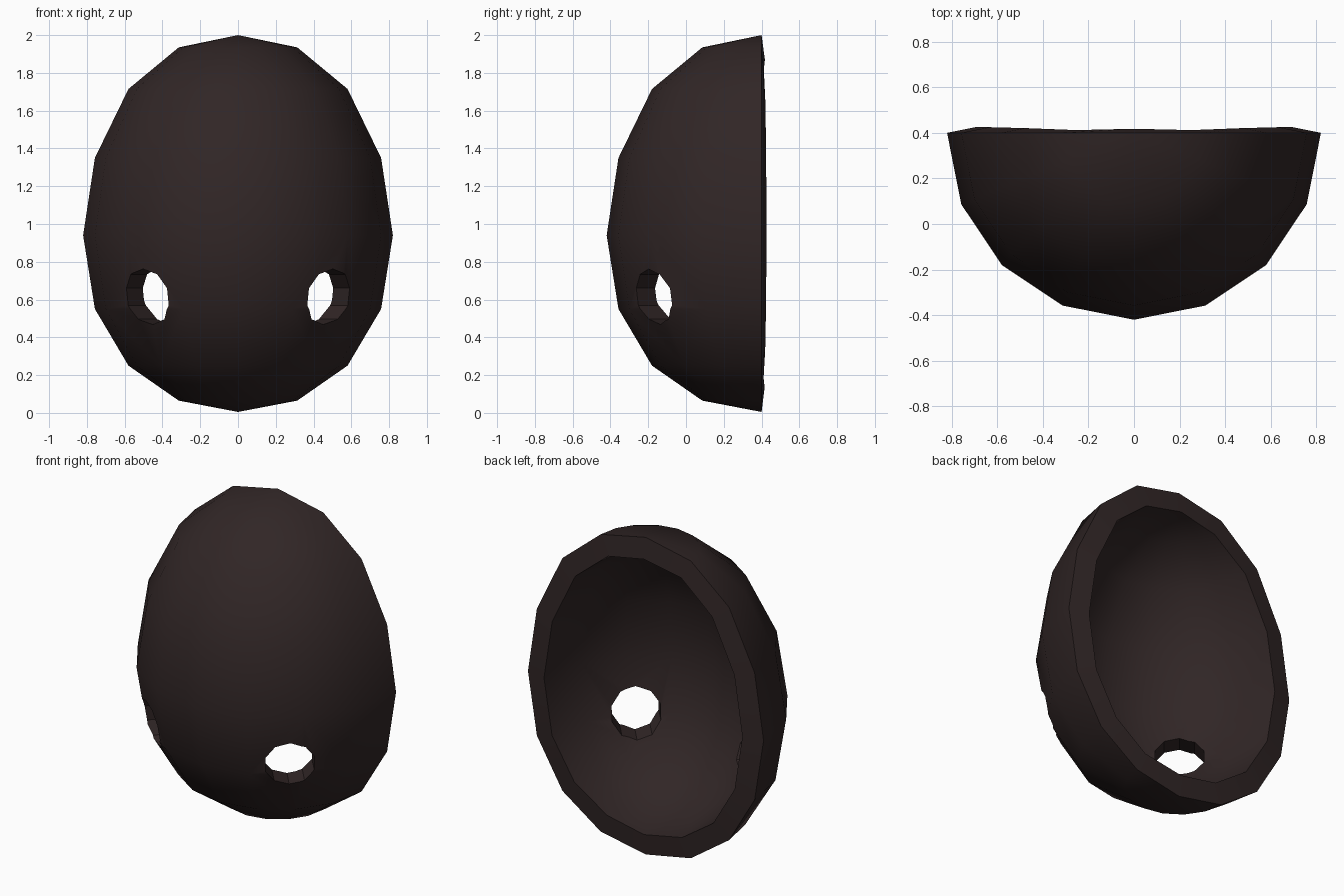
import bpy, bmesh, math

if "Cube" in bpy.data.objects:
    bpy.data.objects.remove(bpy.data.objects["Cube"])

BACK_Y = 0.40      # plane of the open rim
RADIUS = 0.82
COLUMNS = 8        # facets around the half shell
WALL = 0.132

skin = bpy.data.materials.new("dark brown")
skin.diffuse_color = (0.030, 0.019, 0.019, 1)
skin.use_nodes = True
skin.node_tree.nodes["Principled BSDF"].inputs["Base Color"].default_value = skin.diffuse_color

# Half egg shell, open at the back
ring_heights = [0.065, 0.25, 0.55, 0.94, 1.35, 1.715, 1.935]
bm = bmesh.new()
bottom = bm.verts.new((0, BACK_Y, 0.005))
top = bm.verts.new((0, BACK_Y, 2.0))
rings = []
for i, z in enumerate(ring_heights):
    r = RADIUS * math.sin(math.pi * (i + 1) / 8)
    angles = [math.pi * j / COLUMNS for j in range(COLUMNS + 1)]
    rings.append([bm.verts.new((-r * math.cos(a), BACK_Y - r * math.sin(a), z))
                  for a in angles])
for j in range(COLUMNS):
    bm.faces.new((bottom, rings[0][j + 1], rings[0][j]))
    bm.faces.new((top, rings[-1][j], rings[-1][j + 1]))
    for low, high in zip(rings, rings[1:]):
        bm.faces.new((low[j], low[j + 1], high[j + 1], high[j]))
mesh = bpy.data.meshes.new("mask_shell")
bm.to_mesh(mesh)
bm.free()
mesh.materials.append(skin)
shell = bpy.data.objects.new("mask_shell", mesh)
bpy.context.collection.objects.link(shell)

# Wall thickness, grown inwards
solid = shell.modifiers.new("wall", 'SOLIDIFY')
solid.thickness = WALL
solid.offset = -1

# Eye holes, bored level towards the middle of the shell
for side, name in ((-1, "left"), (1, "right")):
    bpy.ops.mesh.primitive_cylinder_add(
        vertices=10, radius=0.147, depth=0.6, location=(side * 0.48, -0.17, 0.615),
        rotation=(math.pi / 2, 0, side * math.radians(40)))
    cutter = bpy.context.object
    cutter.name = name + "_eye_cutter"
    cutter.data.materials.append(skin)
    cutter.hide_render = True
    cutter.display_type = 'WIRE'
    cut = shell.modifiers.new(name + "_eye", 'BOOLEAN')
    cut.operation = 'DIFFERENCE'
    cut.solver = 'EXACT'
    cut.object = cutter

# Bake the modifiers, then shade
bpy.ops.object.select_all(action='DESELECT')
shell.select_set(True)
bpy.context.view_layer.objects.active = shell
for m in list(shell.modifiers):
    bpy.ops.object.modifier_apply(modifier=m.name)
for ob in [o for o in bpy.data.objects if o.name.endswith("_cutter")]:
    bpy.data.objects.remove(ob)
bpy.ops.object.shade_smooth_by_angle(angle=math.radians(30))
